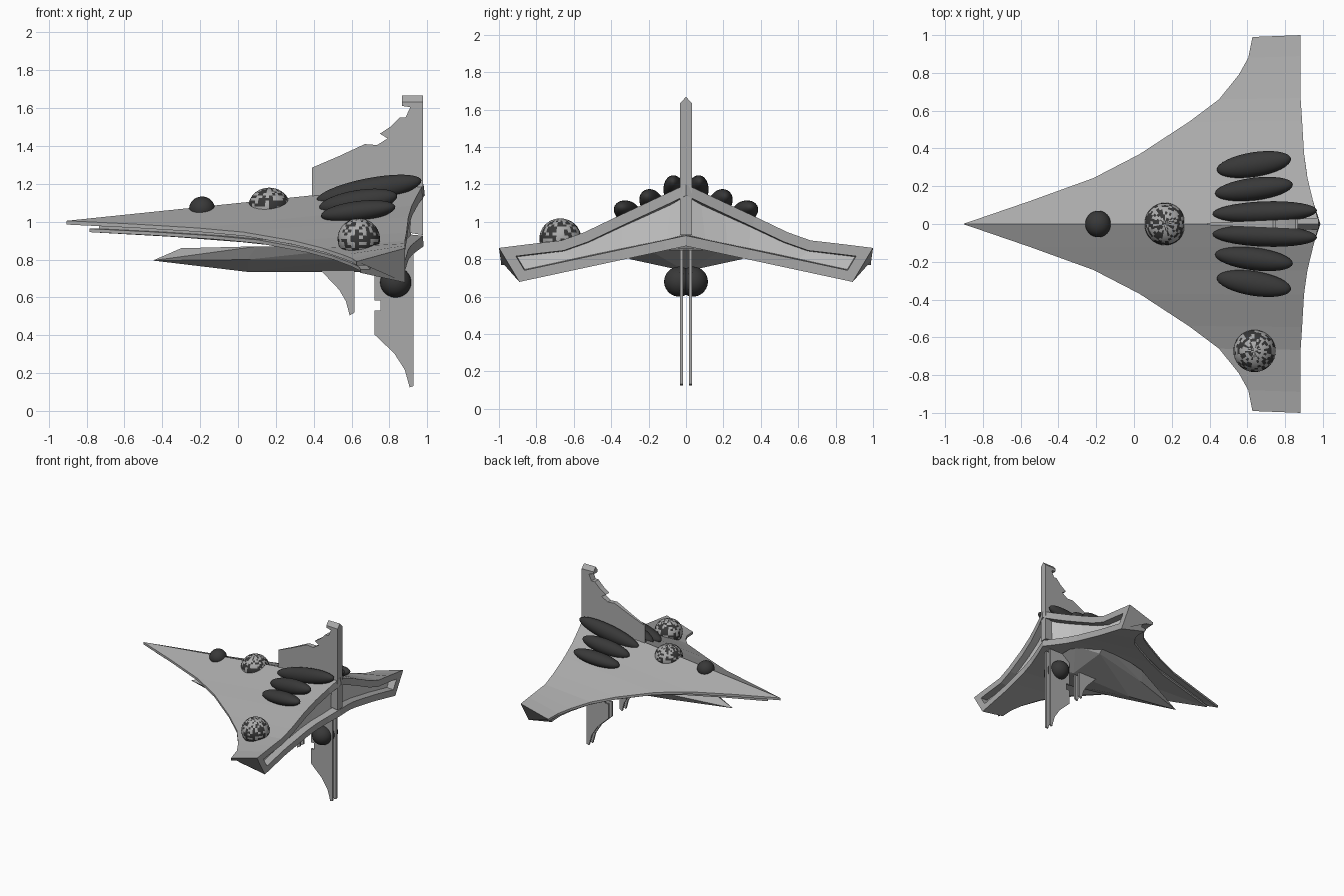
import bpy, bmesh, math, random
from mathutils import Matrix, Vector

if "Cube" in bpy.data.objects:
    bpy.data.objects.remove(bpy.data.objects["Cube"])

random.seed(4)


def material(name, v):
    m = bpy.data.materials.new(name)
    m.diffuse_color = (v, v, v, 1)
    m.use_nodes = True
    m.node_tree.nodes["Principled BSDF"].inputs["Base Color"].default_value = m.diffuse_color
    return m


GREY, DARK, LIGHT = material("hull_grey", 0.4), material("dark", 0.04), material("light", 0.8)


def finish(bm, name, mats, smooth=False):
    bmesh.ops.recalc_face_normals(bm, faces=bm.faces)
    for f in bm.faces:
        f.smooth = smooth
    me = bpy.data.meshes.new(name)
    bm.to_mesh(me)
    bm.free()
    for m in mats:
        me.materials.append(m)
    ob = bpy.data.objects.new(name, me)
    bpy.context.collection.objects.link(ob)
    return ob


# Delta hull: layered leading edge lofted across the span
# stations: y, leading edge x, leading edge z, trailing edge x, trailing edge z
STATIONS = [(0, -.905, 1.005, .98, 1.2), (.12, -.555, .988, .948, 1.143),
            (.243, -.215, .967, .918, 1.085), (.37, .03, .945, .9, 1.025),
            (.54, .29, .9, .89, .943), (.66, .45, .86, .882, .9),
            (.79, .555, .825, .882, .885), (.88, .605, .805, .882, .874),
            (.99, .627, .79, .882, .86)]


def section(s, side):
    y, x, z, xt, zt = s
    d = .1 * (1 - y) + .02
    yb = y * .9
    pts = [(xt, y * 1.01, zt), (x, y, z), (x, y, z - .02),
           (x + d + .05, y * .95, z - .02), (x + d + .05, y * .94, z - .042),
           (x + d, y * .93, z - .042), (x + d, y * .92, z - .06),
           (xt, yb, .87 - .215 * yb)]
    return [(a, b * side, c) for a, b, c in pts]


bm = bmesh.new()
rows = [section(s, -1) for s in reversed(STATIONS[1:])] + [section(s, 1) for s in STATIONS]
rows = [[bm.verts.new(p) for p in r] for r in rows]
n = len(rows[0])
rear = []
for a, b in zip(rows, rows[1:]):
    for i in range(n):
        j = (i + 1) % n
        f = bm.faces.new((a[i], a[j], b[j], b[i]))
        if i == n - 1:
            rear.append(f)
bm.faces.new(rows[0])
bm.faces.new(rows[-1])
bmesh.ops.recalc_face_normals(bm, faces=bm.faces)
# recessed exhaust along the rear
bmesh.ops.inset_region(bm, faces=rear, thickness=.055, use_even_offset=True)
bmesh.ops.inset_region(bm, faces=rear, thickness=.004, depth=-.06, use_even_offset=True)
for f in rear:
    f.material_index = 1
finish(bm, "delta_hull", [GREY, LIGHT])

# Keel body under the hull
bm = bmesh.new()
half = [(-.45, 0, .795), (.05, 0, .735), (.65, 0, .735), (.05, .16, .80), (.62, .3, .80),
        (.1, .22, .87), (.62, .36, .86), (-.3, 0, .86), (.8, .2, .85)]
for x, y, z in half:
    for s in ((1, -1) if y else (1,)):
        bm.verts.new((x, y * s, z))
bmesh.ops.convex_hull(bm, input=bm.verts)
finish(bm, "keel_body", [GREY])


# Flat blade: profile in x,z; half thickness from a function of x
def blade(name, profile, thick, y0=0, roof=0):
    bm = bmesh.new()
    top = max(z for x, z in profile)
    layers = []
    for s in (-1, 0, 1):
        layers.append([bm.verts.new((x, y0 + s * thick(x),
                       z - (roof if s and z > top - .01 else 0))) for x, z in profile])
    bm.faces.new(layers[0])
    bm.faces.new(layers[2])
    k = len(profile)
    for a, b in zip(layers, layers[1:]):
        for i in range(k):
            j = (i + 1) % k
            bm.faces.new((a[i], a[j], b[j], b[i]))
    finish(bm, name, [GREY])


# Upper tail fin, thin in front and notched along its leading edge
blade("tail_fin", [(.39, 1.08), (.39, 1.285), (.53, 1.345), (.67, 1.41), (.735, 1.405),
                   (.79, 1.44), (.75, 1.465), (.81, 1.505), (.855, 1.55), (.885, 1.55),
                   (.91, 1.605), (.865, 1.612), (.865, 1.668), (.976, 1.668), (.976, .93),
                   (.85, .95)],
      lambda x: .006 + .026 * (x - .39) / .586, roof=.035)

# Paired lower fins
REAR_FIN = [(.72, .85), (.72, .585), (.752, .585), (.752, .53), (.72, .53), (.72, .405),
            (.825, .305), (.88, .22), (.907, .125), (.928, .132), (.928, .85)]
FRONT_FIN = [(.42, .76), (.44, .74), (.535, .64), (.57, .58), (.59, .505), (.615, .52),
             (.615, .76)]
for side, label in ((-1, "right"), (1, "left")):
    blade("rear_lower_fin_" + label, REAR_FIN, lambda x: .008, side * .025)
    blade("front_lower_fin_" + label, FRONT_FIN, lambda x: .008, side * .025)


# Ellipsoids, optionally yawed and pitched; patchwork domes mix two tones
def ellipsoid(name, loc, size, yaw=0, pitch=0, patchy=False):
    bm = bmesh.new()
    m = (Matrix.Translation(loc) @ Matrix.Rotation(math.radians(yaw), 4, 'Z')
         @ Matrix.Rotation(math.radians(-pitch), 4, 'Y') @ Matrix.Diagonal((*size, 1)))
    bmesh.ops.create_uvsphere(bm, u_segments=32, v_segments=20, radius=1, matrix=m)
    if patchy:
        for f in bm.faces:
            f.material_index = random.randint(0, 1)
    finish(bm, name, [DARK, GREY], True)


# Engine pods on the upper rear deck, dark domes below
for s, label in ((-1, "right"), (1, "left")):
    ellipsoid("inner_pod_" + label, (.692, s * .062, 1.165), (.282, .058, .065), s * 2, 11)
    ellipsoid("middle_pod_" + label, (.635, s * .185, 1.105), (.21, .06, .062), s * 7, 9)
    ellipsoid("outer_pod_" + label, (.635, s * .315, 1.055), (.2, .065, .054), s * 9, 7)
    ellipsoid("lower_dome_" + label, (.833, s * .037, .68), (.082, .08, .08))

# Domes on the upper deck
ellipsoid("nose_dome", (-.19, 0, 1.068), (.068, .07, .065))
ellipsoid("centre_dome", (.165, 0, 1.08), (.11, .112, .1), patchy=True)
ellipsoid("wing_dome", (.638, -.672, .91), (.112, .112, .108), patchy=True)
